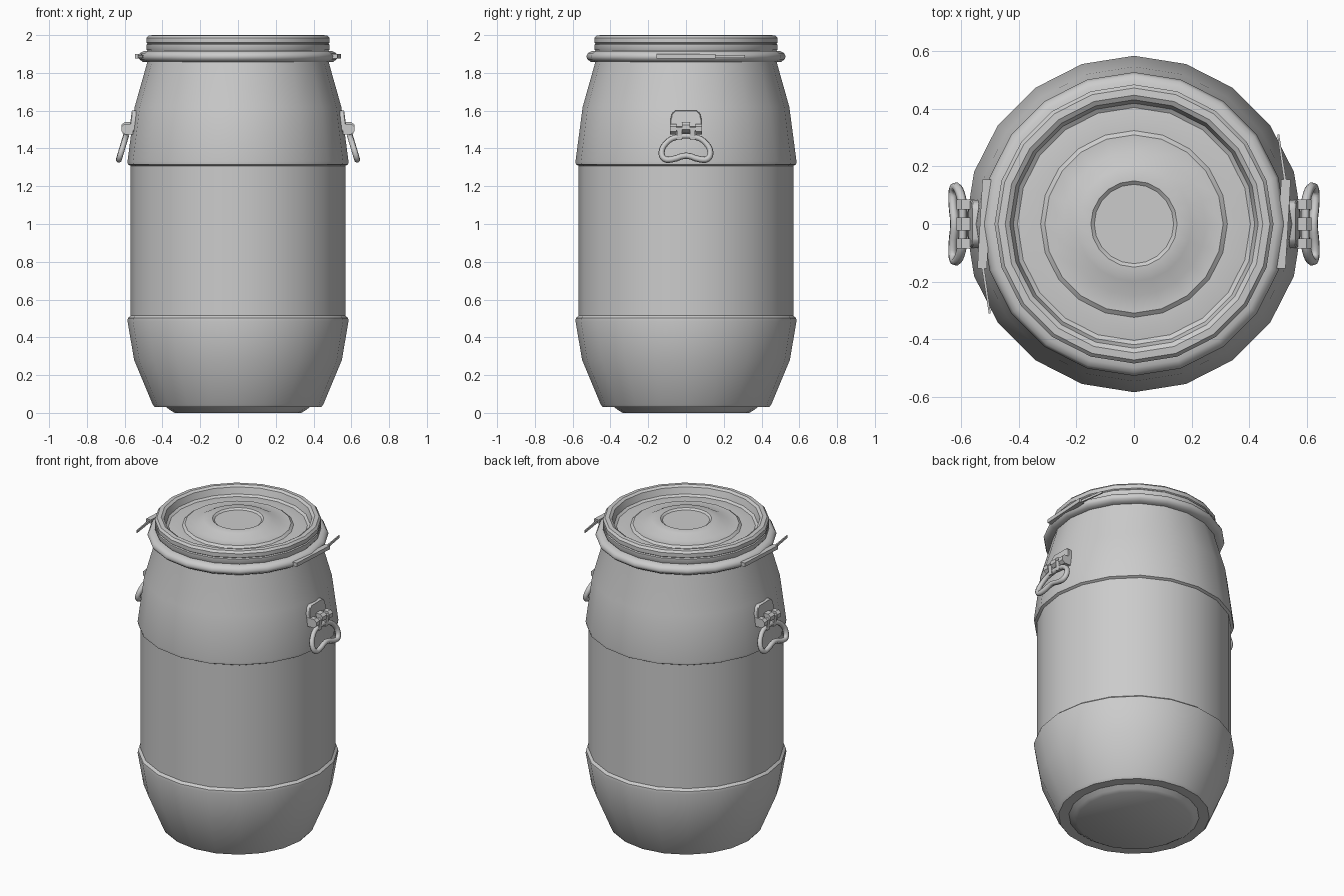
import bpy, bmesh, math
from mathutils import Matrix, Vector

if "Cube" in bpy.data.objects:
    bpy.data.objects.remove(bpy.data.objects["Cube"])

SIDES = 20


def finish(name, bm, angle=35):
    bmesh.ops.recalc_face_normals(bm, faces=bm.faces)
    me = bpy.data.meshes.new(name)
    bm.to_mesh(me)
    bm.free()
    me.shade_smooth()
    me.set_sharp_from_angle(angle=math.radians(angle))
    ob = bpy.data.objects.new(name, me)
    bpy.context.collection.objects.link(ob)
    return ob


def lathe(name, profile, closed=False, angle=35):
    """Spin (radius, z) points; radius 0 ends become fan centres."""
    bm = bmesh.new()
    rings = []
    for r, z in profile:
        if r == 0:
            rings.append([bm.verts.new((0, 0, z))] * SIDES)
        else:
            rings.append([bm.verts.new((r * math.cos(a), r * math.sin(a), z))
                          for a in (2 * math.pi * i / SIDES for i in range(SIDES))])
    pairs = list(zip(rings, rings[1:]))
    if closed:
        pairs.append((rings[-1], rings[0]))
    for lo, hi in pairs:
        for i in range(SIDES):
            j = (i + 1) % SIDES
            bm.faces.new(list(dict.fromkeys((lo[i], lo[j], hi[j], hi[i]))))
    return finish(name, bm, angle)


def prism(name, outline, depth, bevel=0.0):
    """Extrude a 3D polygon along a depth vector."""
    bm = bmesh.new()
    f = bm.faces.new([bm.verts.new(p) for p in outline])
    ext = bmesh.ops.extrude_face_region(bm, geom=[f], use_keep_orig=True)
    bmesh.ops.translate(bm, vec=Vector(depth),
                        verts=[v for v in ext["geom"] if isinstance(v, bmesh.types.BMVert)])
    if bevel:
        bmesh.ops.bevel(bm, geom=bm.edges[:], offset=bevel, segments=1, affect='EDGES')
    return finish(name, bm)


def both_sides(ob):
    """Repeat a part on the opposite side by a half turn."""
    other = ob.copy()
    other.name = ob.name + "_left"
    other.matrix_world = Matrix.Rotation(math.pi, 4, 'Z') @ ob.matrix_world
    bpy.context.collection.objects.link(other)


# Barrel body: foot, tapered base, two ribs and shoulder
lathe("barrel_body", [
    (0, 0), (0.335, 0), (0.355, 0.012), (0.38, 0.03), (0.44, 0.03), (0.452, 0.045),
    (0.55, 0.28), (0.585, 0.485), (0.583, 0.502), (0.568, 0.515),
    (0.568, 1.308), (0.583, 1.316), (0.585, 1.332),
    (0.547, 1.62), (0.482, 1.85), (0.475, 1.93)])

# Lid with rolled rim, concentric steps and raised centre
lathe("lid", [
    (0.47, 1.90), (0.485, 1.925), (0.485, 1.95), (0.479, 1.955), (0.485, 1.96),
    (0.485, 1.985), (0.473, 1.998), (0.448, 2.0), (0.432, 1.99), (0.42, 1.95),
    (0.405, 1.94), (0.365, 1.945), (0.325, 1.945), (0.31, 1.957), (0.25, 1.957),
    (0.20, 1.985), (0.15, 1.988), (0.138, 1.978), (0, 1.978)])

# Clamping ring round the lid
lathe("clamp_ring", [
    (0.475, 1.857), (0.505, 1.859), (0.522, 1.872), (0.528, 1.888),
    (0.518, 1.905), (0.50, 1.915), (0.475, 1.917)], closed=True, angle=60)

# Clamp lever and its projecting tail
both_sides(prism("clamp_lever", [
    (0.493, -0.155, 1.876), (0.527, -0.155, 1.876), (0.545, 0.155, 1.876),
    (0.512, 0.155, 1.876)], (0, 0, 0.024)))
both_sides(prism("clamp_lever_tail", [
    (0.522, 0.14, 1.88), (0.532, 0.14, 1.88), (0.505, 0.312, 1.88),
    (0.498, 0.312, 1.88)], (0, 0, 0.015)))

# Handle mounting plate, following the sloped shoulder
def plate_x(z):
    return 0.545 + (1.6 - z) * 0.13

half = [(0.055, 1.602), (0.075, 1.585), (0.083, 1.55), (0.083, 1.49)]
shape = half + [(-y, z) for y, z in reversed(half)]
both_sides(prism("handle_plate", [(plate_x(z) - 0.02, y, z) for y, z in shape],
                 (0.037, 0, 0), 0.004))

# Hinge knuckles and pin
for tag, y, w, zlo, zhi in (("front", -0.068, 0.034, 1.475, 1.53),
                            ("middle", 0, 0.044, 1.485, 1.54),
                            ("back", 0.068, 0.034, 1.475, 1.53)):
    both_sides(prism("hinge_knuckle_" + tag, [
        (0.555, y - w / 2, zlo), (0.598, y - w / 2, zlo), (0.617, y - w / 2, zlo + 0.015),
        (0.617, y - w / 2, zhi - 0.015), (0.60, y - w / 2, zhi), (0.555, y - w / 2, zhi)],
        (0, w, 0)))
bm = bmesh.new()
bmesh.ops.create_cone(bm, cap_ends=True, segments=8, radius1=0.014, radius2=0.014, depth=0.15,
                      matrix=Matrix.Translation((0.597, 0, 1.503)) @ Matrix.Rotation(math.pi / 2, 4, 'X'))
both_sides(finish("hinge_pin", bm, 50))
for y in (-0.034, 0.034):
    both_sides(prism("handle_strap", [
        (0.588, y - 0.013, 1.445), (0.608, y - 0.013, 1.445),
        (0.612, y - 0.013, 1.51), (0.588, y - 0.013, 1.51)], (0, 0.026, 0)))

# Handle loop: bean-shaped bent bar leaning outwards
half = [(0.06, 1.457), (0.108, 1.425), (0.129, 1.38), (0.115, 1.345), (0.075, 1.342)]
loop = half + [(0, 1.362)] + [(-y, z) for y, z in reversed(half)]
cu = bpy.data.curves.new("handle_loop", 'CURVE')
cu.dimensions = '3D'
cu.bevel_depth = 0.0165
cu.bevel_resolution = 1
cu.resolution_u = 3
sp = cu.splines.new('BEZIER')
sp.bezier_points.add(len(loop) - 1)
for p, (y, z) in zip(sp.bezier_points, loop):
    p.co = (0.595 + (1.46 - z) * 0.30, y, z)
    p.handle_left_type = p.handle_right_type = 'AUTO'
sp.use_cyclic_u = True
grip = bpy.data.objects.new("handle_loop", cu)
bpy.context.collection.objects.link(grip)
bpy.context.view_layer.objects.active = grip
grip.select_set(True)
bpy.ops.object.convert(target='MESH')
grip = bpy.context.view_layer.objects.active
grip.data.shade_smooth()
both_sides(grip)
